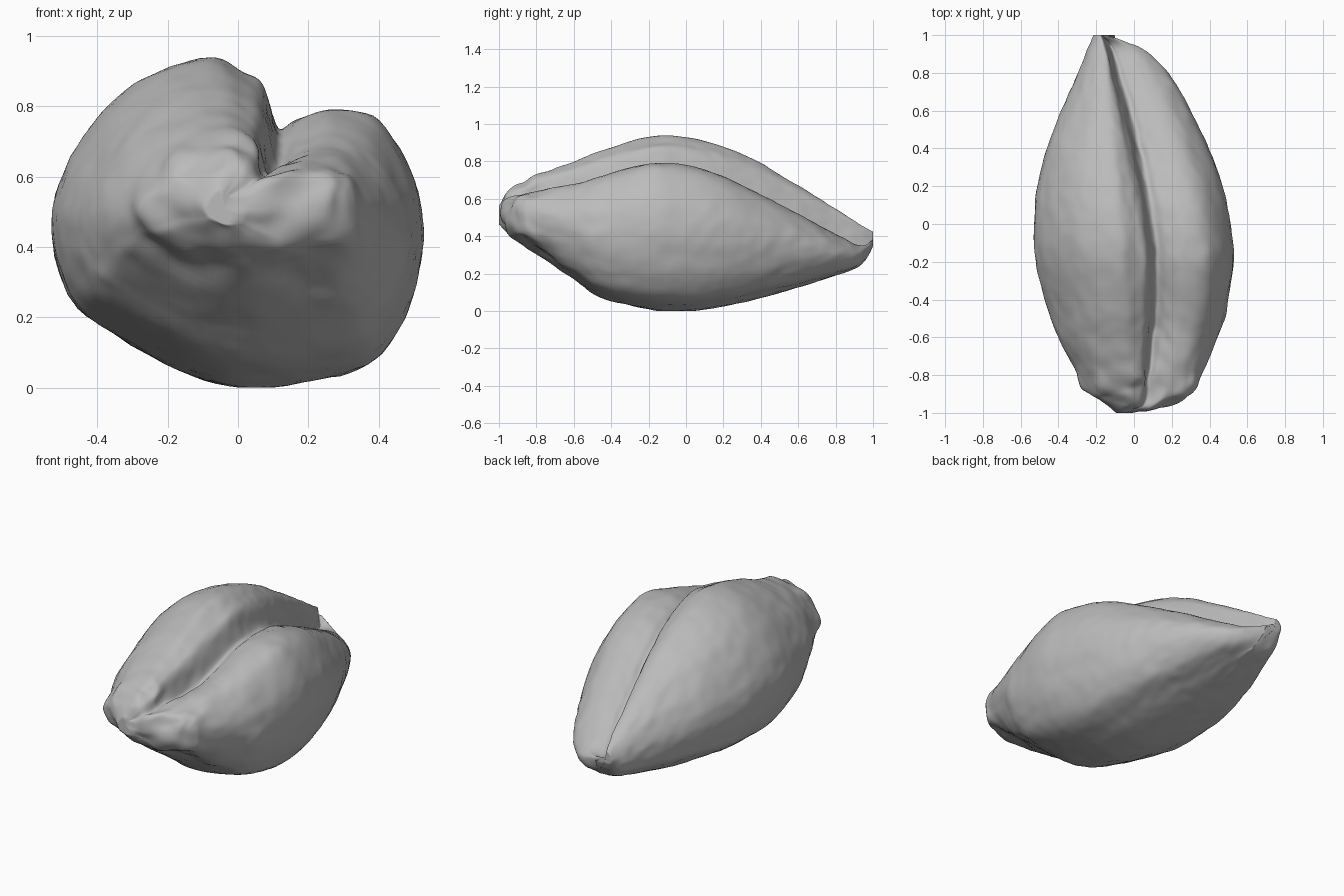
import bpy, bmesh, math
from mathutils import Vector, noise

cube = bpy.data.objects.get("Cube")
if cube:
    bpy.data.objects.remove(cube)

# Lengthwise stations: y, x min, x max, bottom, left lobe top, right lobe top, crease x, crease depth
STATIONS = [
    (-1.0, -.08, .02, .46, .56, .55, -.03, .00),
    (-.95, -.16, .22, .41, .64, .60, .03, .01),
    (-.88, -.26, .33, .36, .69, .63, .05, .03),
    (-.80, -.30, .365, .30, .73, .65, .05, .05),
    (-.60, -.40, .44, .17, .80, .68, .06, .07),
    (-.45, -.455, .49, .07, .86, .72, .07, .07),
    (-.20, -.52, .525, .01, .93, .79, .07, .06),
    (.00, -.53, .51, .00, .93, .78, .05, .05),
    (.20, -.51, .47, .025, .88, .72, .02, .04),
    (.40, -.46, .395, .07, .79, .62, -.02, .04),
    (.60, -.385, .30, .125, .67, .52, -.06, .03),
    (.80, -.30, .18, .19, .55, .41, -.11, .02),
    (.93, -.245, .04, .24, .46, .35, -.14, .01),
    (1.0, -.21, -.14, .35, .42, .38, -.17, .00),
]
# Cross-section sides: (share of distance from crease to edge, share of height)
RIGHT = [(.38, .03), (.71, .10), (.91, .28), (1, .52), (.95, .74), (.73, .95), (.47, 1)]
LEFT = [(.25, 1), (.52, .95), (.75, .84), (.93, .67), (1, .51), (.96, .35), (.83, .22), (.37, .05)]
# Hollows under the blunt end: centre, radius, depth
HOLLOWS = [(Vector((.19, -.78, .33)), .17, .035), (Vector((-.14, -.80, .36)), .12, .025)]


def catmull(a, b, c, d, t):
    return .5 * (2*b + (c - a)*t + (2*a - 5*b + 4*c - d)*t*t + (3*b - a - 3*c + d)*t**3)


def section(y, x0, x1, zb, zl, zr, gx, depth):
    """Ring of guide points around one station."""
    def right(f, h):
        return Vector((gx + f*(x1 - gx), y, zb + h*(zr - zb)))

    def left(f, h):
        return Vector((gx + f*(x0 - gx), y, zb + h*(zl - zb)))
    ring = [Vector((gx*.6, y, zb))] + [right(*p) for p in RIGHT]
    ring.append(right(.24, 1) - Vector((0, 0, depth*.5)))
    ring.append(right(.10, 1) - Vector((0, 0, depth)))
    ring.append(left(0, 1).lerp(right(0, 1), .55))
    ring.append(left(.09, .96))
    return ring + [left(*p) for p in LEFT]


def smooth_ring(ring, steps):
    n = len(ring)
    return [catmull(*(ring[(i + k) % n] for k in (-1, 0, 1, 2)), s/steps)
            for i in range(n) for s in range(steps)]


def smooth_length(rings, steps):
    last = len(rings) - 1
    out = []
    for i in range(last):
        near = [rings[min(max(i + k, 0), last)] for k in (-1, 0, 1, 2)]
        for s in range(steps):
            out.append([catmull(*pts, s/steps) for pts in zip(*near)])
    return out + [rings[last]]


def cap(ring):
    """Shrinking rings that close an end."""
    centre = sum(ring, Vector()) / len(ring)
    return [[centre.lerp(p, k) for p in ring] for k in (.7, .4, .1)]


def wrinkle(p):
    """Fine skin bumps, knobbly lumps and hollows at the blunt end."""
    blunt = min(max((-.66 - p.y) / .22, 0), 1)
    q = p + noise.noise_vector(Vector((p.x*9, p.y*5, p.z*9)))*.005
    q += noise.noise_vector(Vector((p.x*20, p.y*14, p.z*20)))*.004
    q += noise.noise_vector(p*9 + Vector((3, 1, 5)))*.022*blunt
    for centre, radius, depth in HOLLOWS:
        fall = math.exp(-((p - centre).length / radius)**2 * 2)
        q += Vector((0, .7, .7))*depth*fall
    q.y = min(max(q.y, -1), 1)
    q.z = max(q.z, 0)
    return q


# Grain body, closed at both ends
rings = smooth_length([smooth_ring(section(*s), 6) for s in STATIONS], 9)
rings = cap(rings[0])[::-1] + rings + cap(rings[-1])
n = len(rings[0])
verts = [wrinkle(p) for ring in rings for p in ring]
faces = [(r*n + i, r*n + (i + 1) % n, (r + 1)*n + (i + 1) % n, (r + 1)*n + i)
         for r in range(len(rings) - 1) for i in range(n)]
faces.append(tuple(reversed(range(n))))
faces.append(tuple(range(len(verts) - n, len(verts))))
mesh = bpy.data.meshes.new("grain_body")
mesh.from_pydata(verts, [], faces)
body = bpy.data.objects.new("grain_body", mesh)
bpy.context.collection.objects.link(body)

# Outward normals and smooth skin
bm = bmesh.new()
bm.from_mesh(mesh)
bmesh.ops.recalc_face_normals(bm, faces=bm.faces)
bm.to_mesh(mesh)
bm.free()
mesh.shade_smooth()

# Plain grey
grey = bpy.data.materials.new("plain_grey")
grey.use_nodes = True
grey.diffuse_color = (.5, .5, .5, 1)
grey.node_tree.nodes["Principled BSDF"].inputs["Base Color"].default_value = (.5, .5, .5, 1)
mesh.materials.append(grey)
